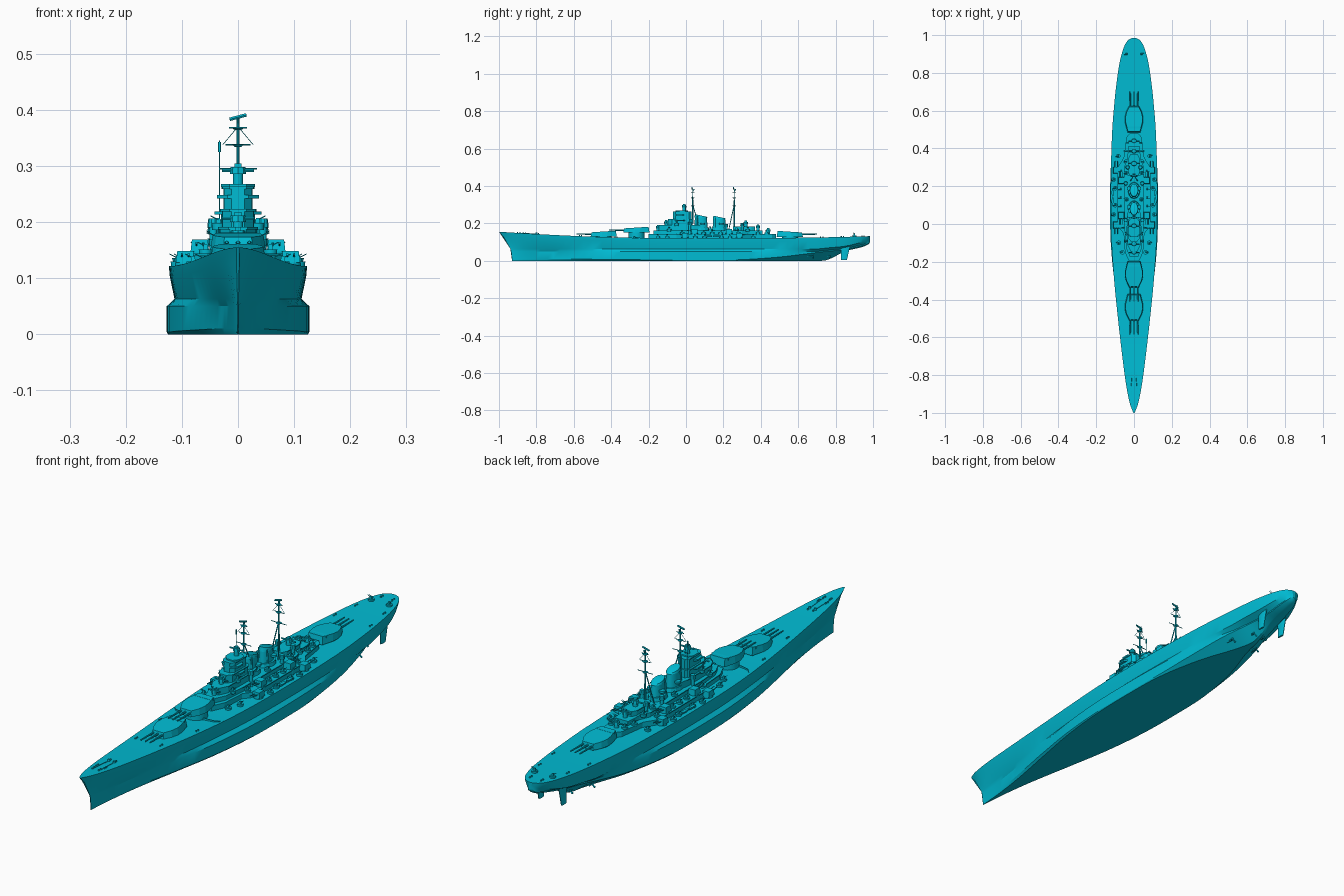
import bpy, bmesh, math
from mathutils import Vector

PAINT = bpy.data.materials.new("cyan_paint")
PAINT.diffuse_color = (0.0, 0.503, 0.658, 1)


def make(name, bm, smooth=None):
    bmesh.ops.recalc_face_normals(bm, faces=bm.faces)
    me = bpy.data.meshes.new(name)
    bm.to_mesh(me)
    bm.free()
    me.materials.append(PAINT)
    ob = bpy.data.objects.new(name, me)
    bpy.context.collection.objects.link(ob)
    if smooth:
        bpy.ops.object.select_all(action='DESELECT')
        ob.select_set(True)
        bpy.context.view_layer.objects.active = ob
        bpy.ops.object.shade_smooth_by_angle(angle=math.radians(smooth))
    return ob


def loft(name, rings, smooth=None):
    bm = bmesh.new()
    vs = [[bm.verts.new(p) for p in r] for r in rings]
    n = len(vs[0])
    for a, b in zip(vs, vs[1:]):
        for i in range(n):
            bm.faces.new((a[i], a[(i + 1) % n], b[(i + 1) % n], b[i]))
    bm.faces.new(vs[0])
    bm.faces.new(vs[-1])
    return make(name, bm, smooth)


def prism(name, pts, z0, z1, taper=1.0, slope=0.0, smooth=None):
    cx = sum(p[0] for p in pts) / len(pts)
    cy = sum(p[1] for p in pts) / len(pts)
    top = [(cx + (x - cx) * taper, cy + (y - cy) * taper, z1 + slope * (y - cy)) for x, y in pts]
    return loft(name, [[(x, y, z0) for x, y in pts], top], smooth)


def sym(half):
    return half + [(-x, y) for x, y in reversed(half)]


def oval(x, y, rx, ry, n=16):
    return [(x + rx * math.cos(6.28319 * i / n), y + ry * math.sin(6.28319 * i / n)) for i in range(n)]


def box(name, c, s, taper=1.0):
    x, y, z = c
    a, b = s[0] / 2, s[1] / 2
    return prism(name, [(x - a, y - b), (x + a, y - b), (x + a, y + b), (x - a, y + b)],
                 z - s[2] / 2, z + s[2] / 2, taper)


def rod(name, p, q, r, r2=None, n=6):
    p, q = Vector(p), Vector(q)
    rot = (q - p).to_track_quat('Z', 'Y')
    ring = lambda c, rr: [c + rot @ Vector((x, y, 0)) for x, y in oval(0, 0, rr, rr, n)]
    return loft(name, [ring(p, r), ring(q, r if r2 is None else r2)], 40)


def deck_z(y):
    return .122 + .033 * max(0, (-y - .2) / .8) ** 1.6 + .01 * max(0, (y - .4) / .6) ** 2


# Hull stations: y, keel z, bottom half-width, bulge half-width, bilge z, waist half-width, deck half-width
ST = [(-1, 0, .001, .001, .01, .001, .003), (-.95, 0, .004, .006, .01, .009, .022),
      (-.85, 0, .012, .016, .01, .022, .042), (-.7, 0, .03, .036, .01, .042, .062),
      (-.5, 0, .062, .07, .008, .068, .085), (-.3, 0, .098, .104, .006, .092, .105),
      (-.1, 0, .12, .123, .004, .108, .119), (.1, 0, .125, .127, .004, .113, .123),
      (.3, 0, .118, .123, .006, .112, .122), (.5, 0, .08, .108, .02, .106, .115),
      (.65, 0, .03, .085, .038, .096, .103), (.75, .003, .008, .06, .05, .085, .092),
      (.85, .05, .006, .04, .06, .07, .077), (.93, .07, .01, .03, .078, .048, .056),
      (.97, .085, .008, .02, .09, .026, .034), (.985, .1, .003, .005, .105, .006, .01)]


def section(y, zb, b, g, zs, w, d):
    zd = deck_z(y)
    zg = max(.05, zs + .005)
    zw = zg + .013
    half = [(b, zb), (g, zs), (g, zg), (w, zw), (w + (d - w) * .85, zw + (zd - zw) * .7), (d, zd)]
    f = max(0, min(1, (-y - .5) / .5))
    ring = [(max(x, .0005), y + .07 * f * (1 - min(1, max(0, z) / zd) ** 2.3), z) for x, z in half]
    return ring + [(-x, yy, z) for x, yy, z in reversed(ring)]


rings = []
for i in range(len(ST) - 1):
    k = [ST[max(0, min(len(ST) - 1, i + j))] for j in (-1, 0, 1, 2)]
    for t in (0, .25, .5, .75):
        row = [.5 * (2 * b + (c - a) * t + (2 * a - 5 * b + 4 * c - d) * t * t + (3 * b - a - 3 * c + d) * t ** 3)
               for a, b, c, d in zip(*k)]
        row[1] = max(0, row[1])
        rings.append(section(*row))
rings.append(section(*ST[-1]))
loft("hull", rings, 25)

# Twin rudders, shafts, propellers
for s in (-1, 1):
    loft("rudder", [[(s * .05 + x, y, z) for x, y in oval(0, yc, .004, ry, 10)]
                    for z, yc, ry in ((.004, .845, .016), (.08, .852, .027))], 40)
    for x, y0, y1 in ((.025, .6, .77), (.06, .52, .68)):
        rod("propeller_shaft", (s * x, y0, .03), (s * x, y1, .022), .003)
        rod("shaft_strut", (s * x, y1 - .02, .022), (s * x * .9, y1 - .01, .06), .002)
        for a in range(3):
            u = a * 2.094
            rod("propeller_blade", (s * x, y1, .022),
                (s * x + .015 * math.sin(u), y1, .022 + .015 * math.cos(u)), .002, .004)

# Main triple-gun turrets: y, base z, facing
for y, z, d in ((-.44, .129, -1), (-.265, .15, -1), (.555, .128, 1)):
    prism("barbette", oval(0, y, .043, .043, 24), .11, z, smooth=40)
    half = [(.026, .07), (.042, .038), (.049, .008), (.047, -.02), (.034, -.07)]
    prism("turret_house", sym([(x, y + d * v) for x, v in half]), z, z + .027, .93, -d * .06)
    box("turret_rangefinder", (0, y - d * .045, z + .026), (.076, .012, .009))
    for x in (-.02, 0, .02):
        rod("main_gun", (x, y + d * .06, z + .013), (x, y + d * .146, z + .014), .0042, .0026, 8)

# Deckhouse tiers, bottom to top: half outline, z0, z1
for half, z0, z1 in (
        ([(.022, -.2), (.045, -.15), (.052, -.05), (.084, -.01), (.084, .3), (.052, .35), (.036, .46), (.02, .48)], .11, .143),
        ([(.018, -.175), (.038, -.13), (.046, -.04), (.05, .3), (.032, .34), (.028, .41)], .143, .162),
        ([(.014, -.145), (.032, -.11), (.034, .04), (.026, .08)], .16, .19),
        ([(.016, .25), (.026, .27), (.026, .35), (.016, .37)], .16, .183),
        ([(.012, -.095), (.028, -.075), (.03, .02), (.018, .035)], .19, .222),
        ([(.012, -.07), (.025, -.055), (.026, .015), (.014, .03)], .222, .262)):
    prism("deckhouse", sym(half), z0, z1)
    prism("deckhouse_rim", sym([(x + .003, y) for x, y in half]), z1 - .003, z1 + .001)
for z, w, y in ((.242, .037, -.035), (.213, .042, -.03), (.262, .03, -.02)):
    prism("bridge_wing", sym([(w * .5, y - .035), (w, y - .015), (w, y + .015), (w * .5, y + .03)]), z, z + .006)

# Directors: x, y, base z, top z, radius
DIR = ((0, -.01, .26, .298, .012), (0, -.105, .188, .212, .012), (0, -.15, .16, .185, .011),
       (0, .32, .18, .208, .013), (0, .385, .16, .188, .011), (0, .44, .14, .168, .012))
for x, y, z0, z1, r in DIR:
    rod("director_base", (x, y, z0), (x, y, z1 - .01), r * .75, n=12)
    prism("director_house", oval(x, y, r * 1.2, r, 8), z1 - .012, z1, .9)
    rod("director_arms", (x - r * 2.4, y, z1 - .006), (x + r * 2.4, y, z1 - .006), .003)
    box("director_hood", (x, y, z1 + .003), (r, r, .006))

# Funnels
for y, z in ((.08, .238), (.178, .23)):
    prism("funnel_base", oval(0, y, .034, .046, 12), .155, .178, .9)
    prism("funnel", oval(0, y, .023, .036, 24), .17, z, .88, -.2, 40)
    prism("funnel_cap", oval(0, y, .023, .035, 24), z - .006, z + .004, .9, -.2, 40)
    for s in (-1, 1):
        rod("steam_pipe", (s * .022, y - .02, .17), (s * .019, y - .02, z), .003)
        rod("funnel_platform", (s * .026, y + .01, .195), (s * .026, y + .01, .203), .012, n=10)

# Masts with yards and radar
for y, d, zb in ((.036, 1, .2), (.258, -1, .16)):
    rod("mast", (0, y, zb), (0, y, .385), .0045, .002, 8)
    for s in (-1, 1):
        rod("mast_leg", (s * .022, y + d * .035, zb - .02), (0, y, .3), .0022)
        rod("yard_stay", (s * .027, y, .338), (0, y, .37), .0007)
    for z, w in ((.295, .034), (.338, .022), (.368, .016)):
        rod("yard", (-w, y, z), (w, y, z), .0014)
        rod("mast_platform", (0, y, z - .004), (0, y, z), .006, .011, 10)
    rod("radar_panel", (-.015, y - .004, .383), (.015, y - .004, .391), .0035)
    rod("radar_mount", (0, y, .37), (0, y + .008, .384), .003)
rod("aerial_pole", (-.033, .036, .2), (-.033, .036, .345), .0012)
rod("aerial_panel", (-.033, .036, .325), (-.033, .036, .343), .003)

# Enclosed twin secondary mounts on each beam: x, y, base z, facing
for s in (-1, 1):
    for x, y, z, d in ((.094, -.005, .125, -1), (.094, .285, .125, 1), (.068, .045, .145, -1), (.068, .23, .145, 1)):
        rod("secondary_ring", (s * x, y, z - .02), (s * x, y, z + .003), .018, n=12)
        box("secondary_house", (s * x, y, z + .013), (.033, .036, .021), .86)
        for g in (-.006, .006):
            rod("secondary_gun", (s * x + g, y + d * .014, z + .014), (s * x + g, y + d * .047, z + .018), .002)

    # Light gun tubs: x, y, z
    for x, y, z in ((.108, .05, .124), (.1, .1, .124), (.1, .19, .124), (.108, .235, .124), (.07, .095, .145),
                    (.07, .14, .145), (.07, .185, .145), (.068, .28, .145), (.042, .33, .162), (.04, .385, .145),
                    (.03, .43, .145), (.058, -.02, .145), (.04, -.09, .163), (.035, -.05, .192), (.04, .13, .165),
                    (.042, .27, .165), (.08, -.1, .124), (.062, -.15, .124), (.083, .36, .124), (.04, .9, .13)):
        rod("gun_tub", (s * x, y, z - .006), (s * x, y, z + .006), .011, .012, 10)
        box("light_gun", (s * x, y, z + .01), (.009, .01, .011), .7)
        for g in (-.003, .003):
            rod("light_barrel", (s * x, y + g, z + .012), (s * (x + .014), y + g, z + .019), .001, n=5)

    # Beam directors on pedestals
    for x, y, z in ((.044, .02, .2), (.044, .215, .19), (.034, .3, .195)):
        rod("beam_pedestal", (s * x, y, .14), (s * x, y, z - .008), .007, n=10)
        prism("beam_director", oval(s * x, y, .011, .011, 10), z - .01, z + .006, .8)

    # Breakwater, boats, deck fittings
    loft("breakwater", [[(s * x, y, z), (s * x, y + .003, z), (s * x, y + .003, z + h), (s * x, y, z + h)]
                        for x, y, z, h in ((.04, -.28, .118, .012), (.085, -.272, .118, .01), (.108, -.25, .118, .005))])
    for y in (.12, .165):
        loft("boat", [[(s * .112 + a * w, y + v, .128 + b) for a, b in ((-1, .008), (1, .008), (.5, 0), (-.5, 0))]
                      for v, w in ((-.02, .001), (-.008, .006), (.01, .006), (.02, .003))])
    for y, x in ((-.9, .014), (-.87, .018), (-.8, .012), (-.57, .055), (-.38, .082), (.72, .08), (.83, .062), (.94, .025)):
        for o in (0, .012):
            rod("bollard", (s * x, y + o, deck_z(y) - .003), (s * x, y + o, deck_z(y) + .005), .003, n=8)
    rod("capstan", (s * .012, -.8, .13), (s * .012, -.8, .15), .006, .005, 10)
    rod("anchor_chain", (s * .012, -.8, deck_z(-.8) + .001), (s * .015, -.89, deck_z(-.89) + .001), .0012)
